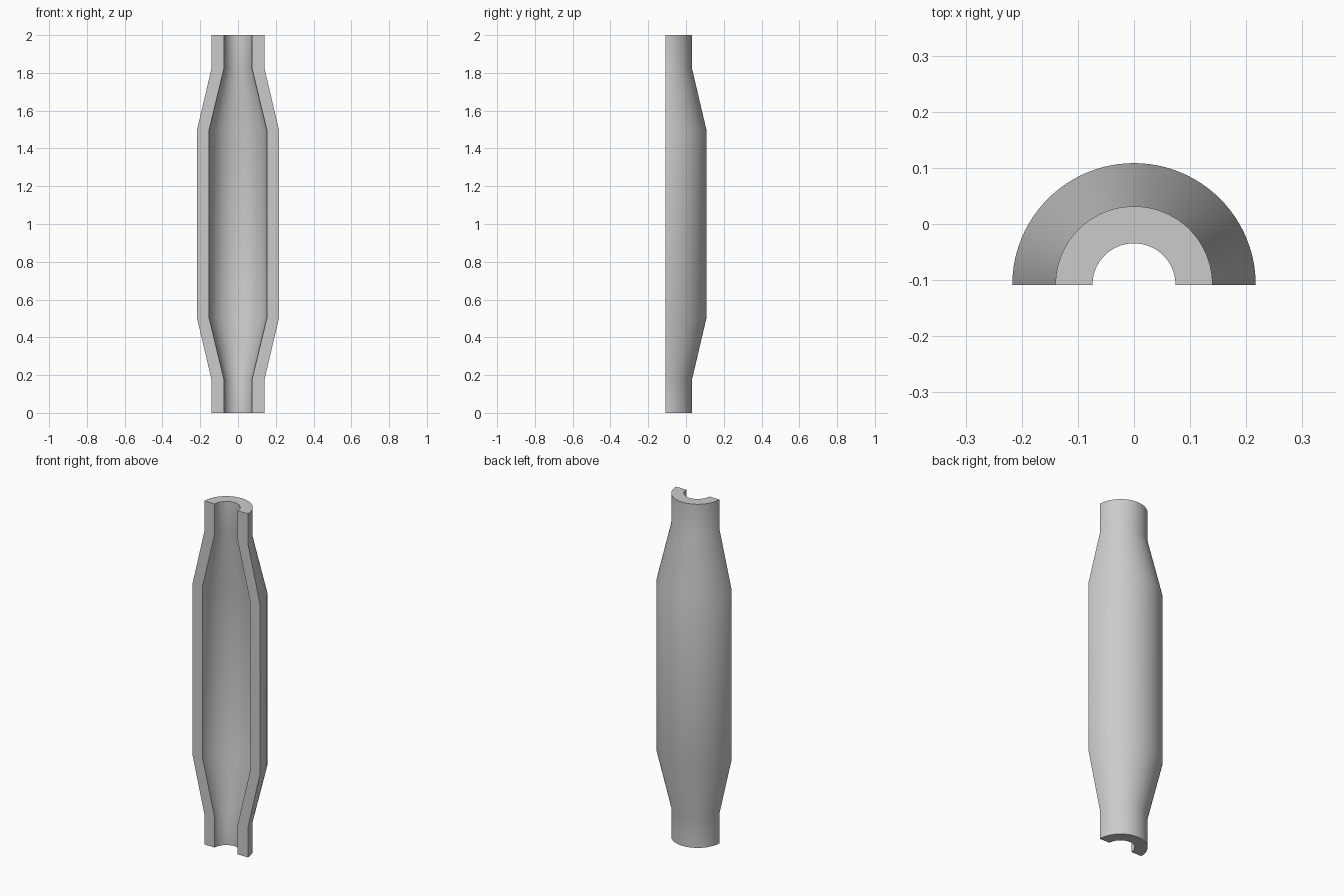
import bpy
import bmesh
import math

cube = bpy.data.objects.get("Cube")
if cube:
    bpy.data.objects.remove(cube, do_unlink=True)

# Plain grey metal
grey = bpy.data.materials.new("grey_metal")
grey.use_nodes = True
color = (0.6, 0.6, 0.6, 1)
grey.diffuse_color = color
grey.node_tree.nodes["Principled BSDF"].inputs["Base Color"].default_value = color

# Wall section of the half sleeve as (radius, height), a closed loop
heights = [0, 0.175, 0.503, 1.497, 1.825, 2]
outer = list(zip([0.14, 0.14, 0.217, 0.217, 0.14, 0.14], heights))
inner = list(zip([0.074, 0.074, 0.153, 0.153, 0.074, 0.074], heights))
section = outer + inner[::-1]

STEPS = 48
Y_CUT = -0.1085  # plane of the lengthwise cut

# Sweep the section through half a turn
bm = bmesh.new()
rings = []
for i in range(STEPS + 1):
    a = math.pi * i / STEPS
    rings.append([bm.verts.new((r * math.cos(a), Y_CUT + r * math.sin(a), z))
                  for r, z in section])
count = len(section)
for ring, following in zip(rings, rings[1:]):
    for j in range(count):
        k = (j + 1) % count
        bm.faces.new((ring[j], following[j], following[k], ring[k]))

# Flat cut faces, one strip of quads on each side
for ring in (rings[0], rings[-1]):
    for j in range(len(heights) - 1):
        bm.faces.new((ring[j], ring[j + 1], ring[-2 - j], ring[-1 - j]))
bmesh.ops.recalc_face_normals(bm, faces=bm.faces)

mesh = bpy.data.meshes.new("half_sleeve")
bm.to_mesh(mesh)
bm.free()
mesh.materials.append(grey)
sleeve = bpy.data.objects.new("half_sleeve", mesh)
bpy.context.collection.objects.link(sleeve)

# Smooth round walls with crisp rims
bpy.ops.object.select_all(action="DESELECT")
sleeve.select_set(True)
bpy.context.view_layer.objects.active = sleeve
bpy.ops.object.shade_smooth_by_angle(angle=math.radians(30))
